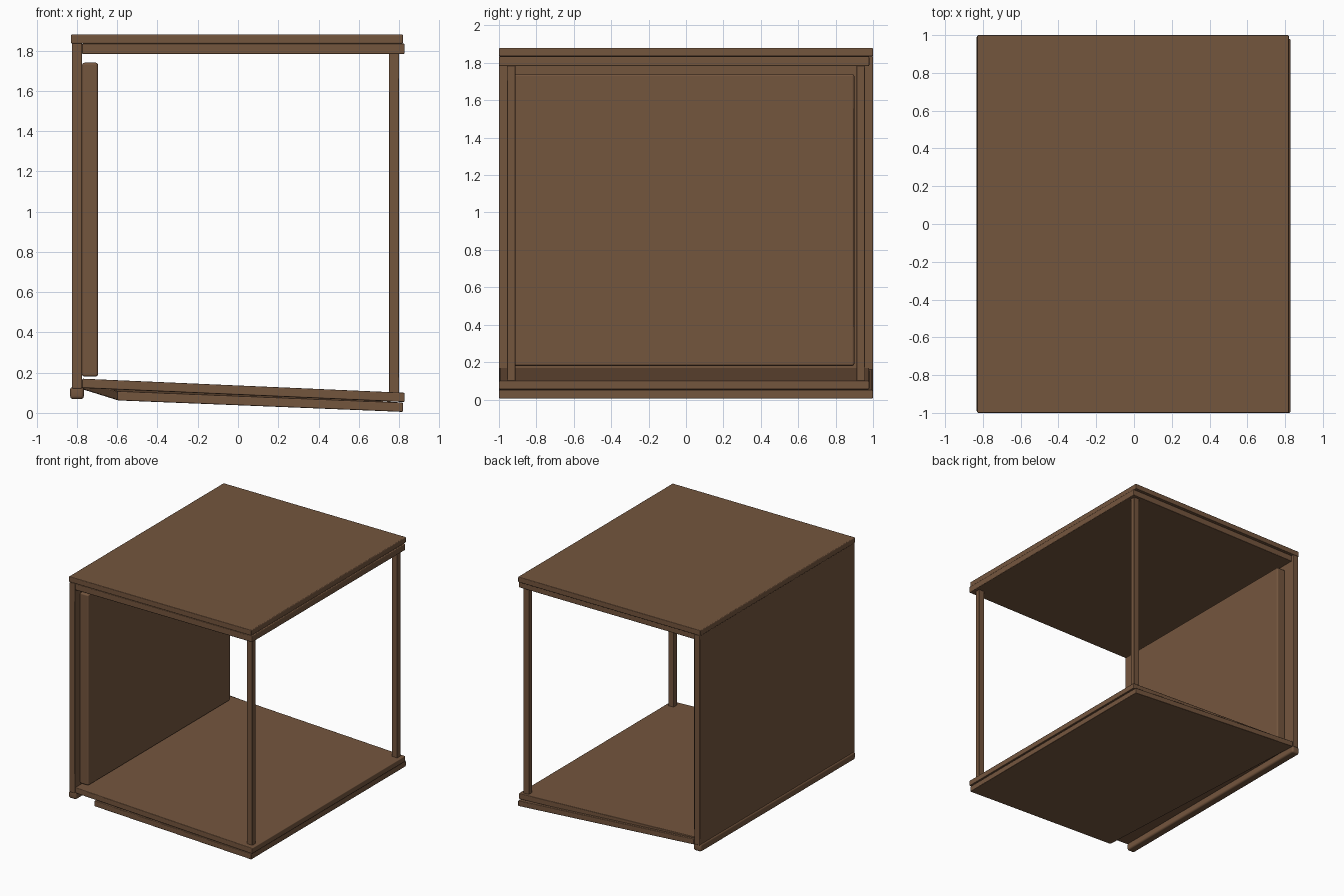
import bpy, bmesh

if "Cube" in bpy.data.objects:
    bpy.data.objects.remove(bpy.data.objects["Cube"])

wood = bpy.data.materials.new("brown_wood")
wood.diffuse_color = (0.175, 0.092, 0.048, 1)
wood.use_nodes = True
wood.node_tree.nodes["Principled BSDF"].inputs["Base Color"].default_value = wood.diffuse_color


def box(name, x, y, z, drop=0.0, bevel=0.006, back_left=(0, 0)):
    """Box between ranges; drop lowers the right-hand end to make a sloping board,
    back_left shifts the back left corner in x and z to twist it."""
    bm = bmesh.new()
    bmesh.ops.create_cube(bm, size=1)
    for v in bm.verts:
        right, back, up = (c > 0 for c in v.co)
        v.co = (x[right], y[back], z[up])
        if right:
            v.co.z -= drop
        elif back:
            v.co.x += back_left[0]
            v.co.z += back_left[1]
    bmesh.ops.bevel(bm, geom=bm.edges[:], offset=bevel, segments=2,
                    profile=0.5, affect='EDGES')
    me = bpy.data.meshes.new(name)
    bm.to_mesh(me)
    bm.free()
    ob = bpy.data.objects.new(name, me)
    bpy.context.collection.objects.link(ob)
    me.materials.append(wood)
    for p in me.polygons:
        p.use_smooth = True
    # keep the broad faces looking flat
    ob.modifiers.new("flat_faces", 'WEIGHTED_NORMAL').weight = 100
    return ob


full = (-1.0, 1.0)

# Top boards
box("top_board", (-0.83, 0.82), full, (1.835, 1.88))
box("under_top_board", (-0.775, 0.828), (-1.0, 0.98), (1.783, 1.835))

# Closed left side with inner panel and rounded foot rail
box("side_panel", (-0.825, -0.775), full, (0.12, 1.837))
box("inner_panel", (-0.775, -0.695), (-0.94, 0.90), (0.18, 1.74), bevel=0.012)
box("foot_rail", (-0.835, -0.765), full, (0.068, 0.13), bevel=0.016)

# Sloping floor board, and twisted base board that rises to it at the back left
box("floor_board", (-0.775, 0.828), (-1.0, 0.98), (0.124, 0.17), drop=0.07)
box("base_board", (-0.60, 0.82), full, (0.062, 0.108), drop=0.057,
    back_left=(-0.17, 0.053))

# Posts on the open right side
for name, s in (("front_post", -1), ("back_post", 1)):
    box(name, (0.75, 0.80), sorted((0.912 * s, 0.957 * s)), (0.09, 1.79), bevel=0.004)
